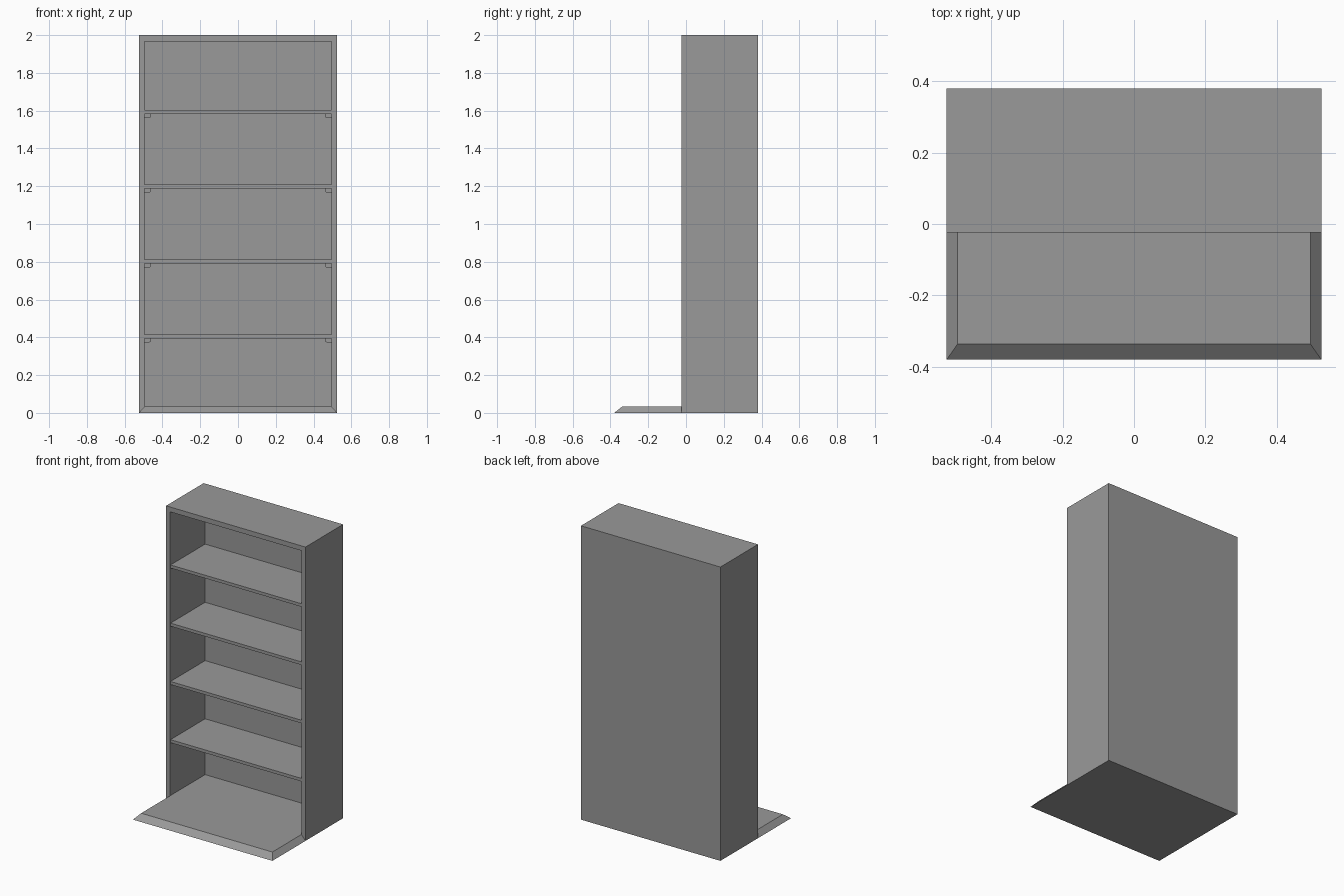
import bpy, bmesh
from mathutils import Vector

if "Cube" in bpy.data.objects:
    bpy.data.objects.remove(bpy.data.objects["Cube"])

W, H = 0.525, 2.0                      # half width, height
FRONT, BACK, LIP = -0.024, 0.38, -0.38
IN_W, FLOOR, CEIL, IN_BACK = 0.494, 0.035, 1.967, 0.352
SHELF_FRONT, RAIL_FRONT = FRONT + 0.004, FRONT + 0.06

dark = bpy.data.materials.new("dark_grey")
dark.diffuse_color = (0.32, 0.32, 0.32, 1)
dark.use_nodes = True
dark.node_tree.nodes["Principled BSDF"].inputs["Base Color"].default_value = dark.diffuse_color


def finish(bm, name):
    bmesh.ops.recalc_face_normals(bm, faces=bm.faces)
    mesh = bpy.data.meshes.new(name)
    bm.to_mesh(mesh)
    bm.free()
    mesh.materials.append(dark)
    obj = bpy.data.objects.new(name, mesh)
    bpy.context.collection.objects.link(obj)
    return obj


def box(bm, x0, x1, y0, y1, z0, z1):
    verts = bmesh.ops.create_cube(bm, size=1)["verts"]
    bmesh.ops.scale(bm, vec=(x1 - x0, y1 - y0, z1 - z0), verts=verts)
    bmesh.ops.translate(bm, vec=((x0 + x1) / 2, (y0 + y1) / 2, (z0 + z1) / 2), verts=verts)


# Cabinet: block with an inset front, hollowed out, and the bottom rail pulled forward
bm = bmesh.new()
box(bm, -W, W, FRONT, BACK, 0, H)
front = min(bm.faces, key=lambda f: f.calc_center_median().y)
rails = bmesh.ops.inset_region(bm, faces=[front], thickness=0.03)["faces"]
for v in front.verts:
    v.co = Vector((IN_W if v.co.x > 0 else -IN_W, FRONT, CEIL if v.co.z > 1 else FLOOR))
bottom_rail = min(rails, key=lambda f: f.calc_center_median().z)

inner = bmesh.ops.extrude_discrete_faces(bm, faces=[front])["faces"][0]
for v in inner.verts:
    v.co.y = IN_BACK
lip = bmesh.ops.extrude_discrete_faces(bm, faces=[bottom_rail])["faces"][0]
for v in lip.verts:
    v.co.y = LIP if v.co.z < 0.01 else -0.336   # sloped front edge
finish(bm, "cabinet")

# Shelves with a rounded support rail, set back, under each end
R = 0.01
PROFILE = [(0, 0), (0, -0.021), (0.034 - R, -0.021), (0.034 - R * 0.3, -0.021 + R * 0.3),
           (0.034, -0.021 + R), (0.034, 0)]
for i, top in enumerate((0.415, 0.811, 1.208, 1.604), 1):
    bm = bmesh.new()
    box(bm, -IN_W, IN_W, SHELF_FRONT, IN_BACK, top - 0.021, top)
    finish(bm, f"shelf_{i}")
    for side, label in ((-1, "left"), (1, "right")):
        bm = bmesh.new()
        face = bm.faces.new([bm.verts.new((side * (IN_W - x), RAIL_FRONT, top - 0.021 + z))
                             for x, z in PROFILE])
        ext = bmesh.ops.extrude_face_region(bm, geom=[face], use_keep_orig=True)["geom"]
        bmesh.ops.translate(bm, vec=(0, IN_BACK - RAIL_FRONT, 0),
                            verts=[g for g in ext if isinstance(g, bmesh.types.BMVert)])
        finish(bm, f"shelf_support_{label}_{i}")
